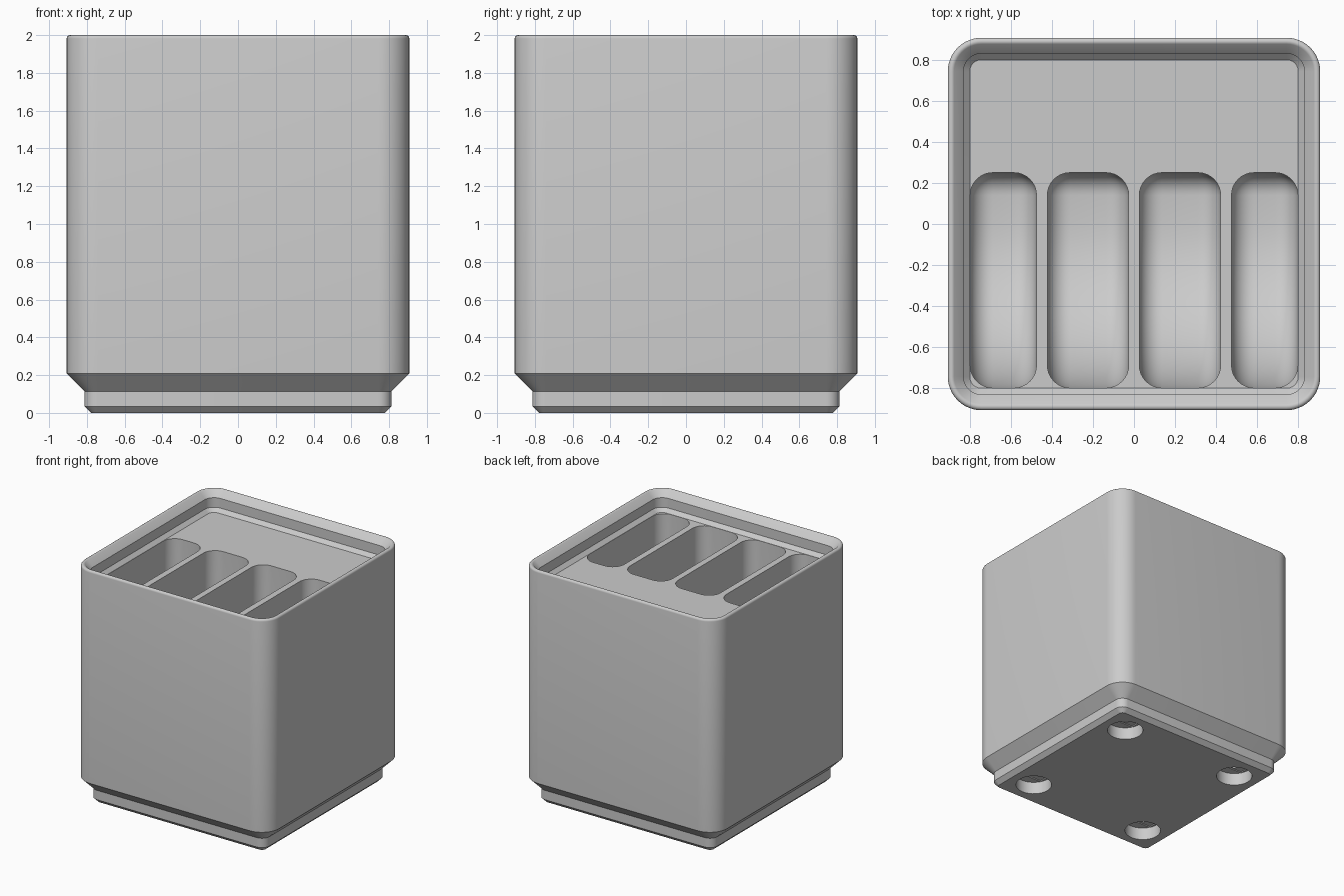
import bpy, bmesh
from math import pi, sin, cos, radians

if "Cube" in bpy.data.objects:
    bpy.data.objects.remove(bpy.data.objects["Cube"])

grey = bpy.data.materials.new("plain grey")
grey.use_nodes = True
grey.diffuse_color = (0.6, 0.6, 0.6, 1)
grey.node_tree.nodes["Principled BSDF"].inputs["Base Color"].default_value = (0.6, 0.6, 0.6, 1)


def make_object(name, bm):
    bmesh.ops.recalc_face_normals(bm, faces=bm.faces)
    mesh = bpy.data.meshes.new(name)
    bm.to_mesh(mesh)
    bm.free()
    mesh.materials.append(grey)
    obj = bpy.data.objects.new(name, mesh)
    bpy.context.collection.objects.link(obj)
    return obj


def rounded_square(half, z, steps=12):
    """Corner radius shrinks with the inset, so all rings stay parallel."""
    centre = 0.743
    r = half - centre
    points = []
    for quarter, (sx, sy) in enumerate([(1, 1), (-1, 1), (-1, -1), (1, -1)]):
        for i in range(steps + 1):
            a = (quarter + i / steps) * pi / 2
            points.append((sx * centre + r * cos(a), sy * centre + r * sin(a), z))
    return points


# Body: stepped foot, tall walls, rounded rim, stepped recess down to the deck
DECK = 1.835
profile = [(0.778, 0), (0.813, 0.035), (0.813, 0.114), (0.907, 0.208)]
rim_r = 0.018
for i in range(7):
    a = radians(135) * i / 6
    profile.append((0.907 - rim_r + rim_r * cos(a), 2 - rim_r + rim_r * sin(a)))
profile += [(0.83, 1.946), (0.83, 1.865), (0.80, DECK)]

bm = bmesh.new()
rings = [[bm.verts.new(p) for p in rounded_square(h, z)] for h, z in profile]
count = len(rings[0])
for low, high in zip(rings, rings[1:]):
    for i in range(count):
        j = (i + 1) % count
        bm.faces.new((low[i], low[j], high[j], high[i]))
bm.faces.new(rings[0])
bm.faces.new(rings[-1])
body = make_object("storage_bin", bm)


def cut(cutter):
    mod = body.modifiers.new("cut", "BOOLEAN")
    mod.operation = "DIFFERENCE"
    mod.solver = "EXACT"
    mod.object = cutter
    bpy.context.view_layer.objects.active = body
    bpy.ops.object.modifier_apply(modifier=mod.name)
    bpy.data.objects.remove(cutter)


# Compartments: scooped at the front, filleted on every inner edge
def compartment(x0, x1):
    front, back, floor, top, scoop = -0.798, 0.25, 0.31, 1.86, 0.8
    outline = [(front, top)]
    for i in range(21):
        a = pi + pi / 2 * i / 20
        outline.append((front + scoop * (1 + cos(a)), floor + scoop * (1 + sin(a))))
    outline += [(back, floor), (back, top)]
    bm = bmesh.new()
    sides = [[bm.verts.new((x, y, z)) for y, z in outline] for x in (x0, x1)]
    n = len(outline)
    bm.faces.new(sides[0])
    bm.faces.new(sides[1])
    for i in range(n):
        j = (i + 1) % n
        bm.faces.new((sides[0][i], sides[0][j], sides[1][j], sides[1][i]))
    bmesh.ops.recalc_face_normals(bm, faces=bm.faces)
    sharp = [e for e in bm.edges
             if e.calc_face_angle() > radians(30)
             and not all(v.co.z > top - 0.001 for v in e.verts)]
    bmesh.ops.bevel(bm, geom=sharp, offset=0.11, segments=8, profile=0.5,
                    affect="EDGES", clamp_overlap=False)
    return make_object("compartment_cutter", bm)


for inner, outer in [(0.026, 0.422), (0.475, 0.798)]:
    cut(compartment(inner, outer))
    cut(compartment(-outer, -inner))


# Foot sockets: wide magnet hole, thin bridging slot, narrow screw hole
def cylinder(x, y, radius, depth):
    bm = bmesh.new()
    bmesh.ops.create_cone(bm, cap_ends=True, segments=40, radius1=radius,
                          radius2=radius, depth=2 * depth)
    bmesh.ops.translate(bm, verts=bm.verts, vec=(x, y, 0))
    return make_object("socket_cutter", bm)


def slot(x, y):
    bm = bmesh.new()
    bmesh.ops.create_cube(bm, size=1)
    bmesh.ops.scale(bm, verts=bm.verts, vec=(0.25, 0.13, 0.228))
    bmesh.ops.translate(bm, verts=bm.verts, vec=(x, y, 0))
    return make_object("slot_cutter", bm)


for x in (-0.568, 0.568):
    for y in (-0.568, 0.568):
        cut(cylinder(x, y, 0.142, 0.105))
        cut(slot(x, y))
        cut(cylinder(x, y, 0.065, 0.26))

# Smooth the rounded corners, keep the steps crisp
bpy.ops.object.select_all(action="DESELECT")
body.select_set(True)
bpy.context.view_layer.objects.active = body
bpy.ops.object.shade_smooth_by_angle(angle=radians(30))
